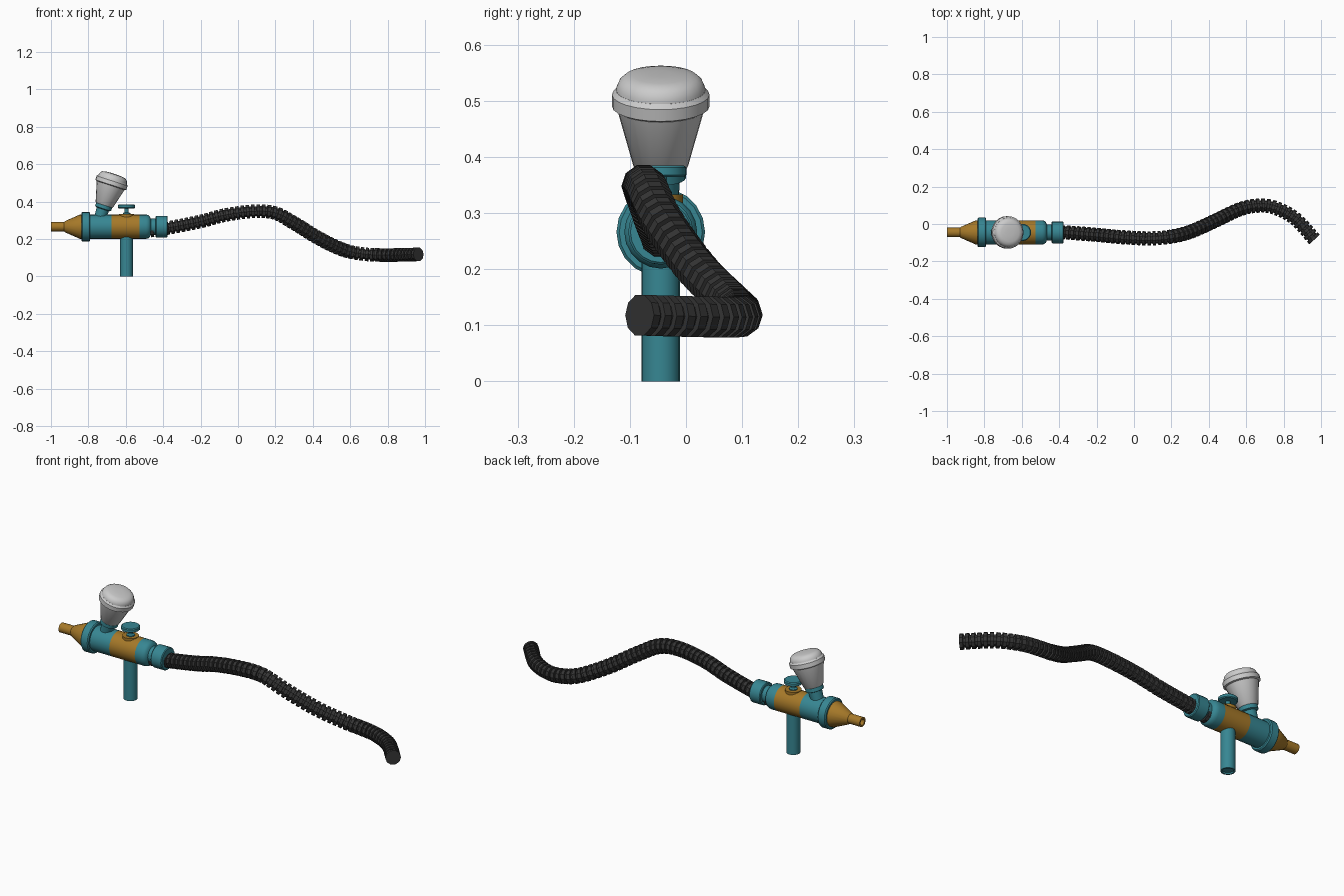
import bpy, bmesh, math
from mathutils import Vector, Matrix

if "Cube" in bpy.data.objects:
    bpy.data.objects.remove(bpy.data.objects["Cube"])

CY, CZ = -0.045, 0.266  # axis of the barrel


def material(name, rgb):
    m = bpy.data.materials.new(name)
    m.diffuse_color = (*rgb, 1)
    m.use_nodes = True
    m.node_tree.nodes["Principled BSDF"].inputs["Base Color"].default_value = m.diffuse_color
    return m


TEAL = material("teal_paint", (0.038, 0.24, 0.29))
BRASS = material("brass", (0.38, 0.19, 0.022))
RUBBER = material("black_rubber", (0.035, 0.035, 0.035))


def finish(bm, name, mat, smooth=True):
    bmesh.ops.remove_doubles(bm, verts=bm.verts, dist=1e-5)
    bmesh.ops.recalc_face_normals(bm, faces=bm.faces)
    me = bpy.data.meshes.new(name)
    bm.to_mesh(me)
    bm.free()
    ob = bpy.data.objects.new(name, me)
    bpy.context.collection.objects.link(ob)
    if mat:
        me.materials.append(mat)
    if smooth:
        bpy.ops.object.select_all(action='DESELECT')
        ob.select_set(True)
        bpy.context.view_layer.objects.active = ob
        bpy.ops.object.shade_smooth_by_angle(angle=math.radians(32))
    return ob


def skin(bm, rings):
    """Bridge successive vertex rings and cap both ends."""
    n = len(rings[0])
    for a, b in zip(rings, rings[1:]):
        for i in range(n):
            j = (i + 1) % n
            bm.faces.new((a[i], a[j], b[j], b[i]))
    bm.faces.new(rings[0])
    bm.faces.new(rings[-1])


def lathe(name, profile, origin, axis, mat=None, sides=20):
    """Turn (radius, distance along axis) points around an axis."""
    rot = Vector(axis).to_track_quat('Z', 'Y').to_matrix().to_4x4()
    mw = Matrix.Translation(origin) @ rot
    bm = bmesh.new()
    rings = []
    for r, t in profile:
        angles = [2 * math.pi * i / sides for i in range(sides)]
        rings.append([bm.verts.new(mw @ Vector((r * math.cos(a), r * math.sin(a), t))) for a in angles])
    skin(bm, rings)
    return finish(bm, name, mat)


# Barrel parts along x
X, O, UP = (1, 0, 0), (0, CY, CZ), (0, 0, 1)
lathe("nozzle", [(0.016, -0.95), (0.016, -1.0), (0.025, -1.0), (0.025, -0.93),
                 (0.03, -0.925), (0.065, -0.845), (0.065, -0.82)], O, X, BRASS)
lathe("front_flange", [(0.074, -0.837), (0.079, -0.832), (0.079, -0.795), (0.074, -0.79)], O, X, TEAL)
lathe("front_body", [(0.065, -0.80), (0.065, -0.676)], O, X, TEAL)
lathe("middle_body", [(0.065, -0.676), (0.065, -0.527)], O, X, BRASS)
lathe("rear_body", [(0.065, -0.527), (0.065, -0.492), (0.062, -0.48), (0.055, -0.471), (0.043, -0.466),
                    (0.043, -0.43)], O, X, TEAL)
lathe("hose_collar", [(0.054, -0.441), (0.058, -0.437), (0.058, -0.38), (0.054, -0.376)], O, X, TEAL)

# Handle and valve knob
HX = -0.596
lathe("handle", [(0.027, 0.008), (0.027, 0), (0.034, 0), (0.034, 0.23)], (HX, CY, 0), UP, TEAL)
lathe("valve_seat", [(0.04, 0.27), (0.04, 0.333)], (HX, CY, 0), UP, BRASS)
lathe("valve_stem", [(0.02, 0.325), (0.02, 0.338), (0.011, 0.343), (0.011, 0.368)], (HX, CY, 0), UP, TEAL)
lathe("valve_knob", [(0.041, 0.364), (0.046, 0.368), (0.046, 0.381), (0.041, 0.385)], (HX, CY, 0), UP, TEAL)

# Tilted cup: distances are measured from its base
A = Vector((0.31, 0, 0.95)).normalized()
B = Vector((-0.716, CY, 0.38))
lathe("cup_connector", [(0.030, -0.10), (0.034, -0.022), (0.045, -0.018), (0.045, 0.003)], B, A, TEAL)
lathe("cup_bowl", [(0.044, 0.0), (0.049, 0.005), (0.080, 0.118)], B, A)
lathe("cup_rim", [(0.080, 0.112), (0.087, 0.116), (0.087, 0.138), (0.080, 0.146)], B, A, sides=24)
lathe("cup_lid", [(0.080, 0.142), (0.079, 0.152), (0.074, 0.163), (0.065, 0.171),
                  (0.050, 0.175), (0.02, 0.177)], B, A, sides=24)

# Ribbed hose along a smooth path
PATH = [(-0.47, CY, 0.245), (-0.37, -0.045, 0.26), (-0.2, -0.058, 0.294), (-0.07, -0.07, 0.328),
        (0.08, -0.077, 0.348), (0.195, -0.068, 0.34), (0.30, -0.042, 0.285), (0.436, 0.018, 0.202),
        (0.564, 0.078, 0.142), (0.66, 0.098, 0.121), (0.75, 0.088, 0.115), (0.86, 0.03, 0.115),
        (0.965, -0.083, 0.118)]


def sample_path(points):
    p = [Vector(q) for q in points]
    p = [2 * p[0] - p[1]] + p + [2 * p[-1] - p[-2]]
    out = []
    for a, b, c, d in zip(p, p[1:], p[2:], p[3:]):
        for k in range(24):
            t = k / 24
            out.append(0.5 * (2 * b + (c - a) * t + (2 * a - 5 * b + 4 * c - d) * t * t
                              + (3 * b - a - 3 * c + d) * t ** 3))
    return out + [p[-2]]


pts = sample_path(PATH)
dist = [0]
for a, b in zip(pts, pts[1:]):
    dist.append(dist[-1] + (b - a).length)


def at(s):
    i = next((k for k in range(len(dist) - 2) if dist[k + 1] >= s), len(dist) - 2)
    f = (s - dist[i]) / (dist[i + 1] - dist[i])
    return pts[i].lerp(pts[i + 1], f), (pts[i + 1] - pts[i]).normalized()


bm = bmesh.new()
rings = []
RIBS, SIDES = 58, 10
pitch = dist[-1] / (RIBS - 0.35)
for k in range(RIBS):
    for r, f in ((0.028, 0), (0.038, 0.02), (0.038, 0.63), (0.028, 0.65)):
        if k == RIBS - 1 and r < 0.03 and f > 0:
            continue
        pos, tan = at(min((k + f) * pitch, dist[-1]))
        side = tan.cross(Vector(UP)).normalized()
        up = side.cross(tan)
        rings.append([bm.verts.new(pos + r * (math.cos(2 * math.pi * i / SIDES) * side
                                              + math.sin(2 * math.pi * i / SIDES) * up))
                      for i in range(SIDES)])
skin(bm, rings)
finish(bm, "ribbed_hose", RUBBER, smooth=False)
